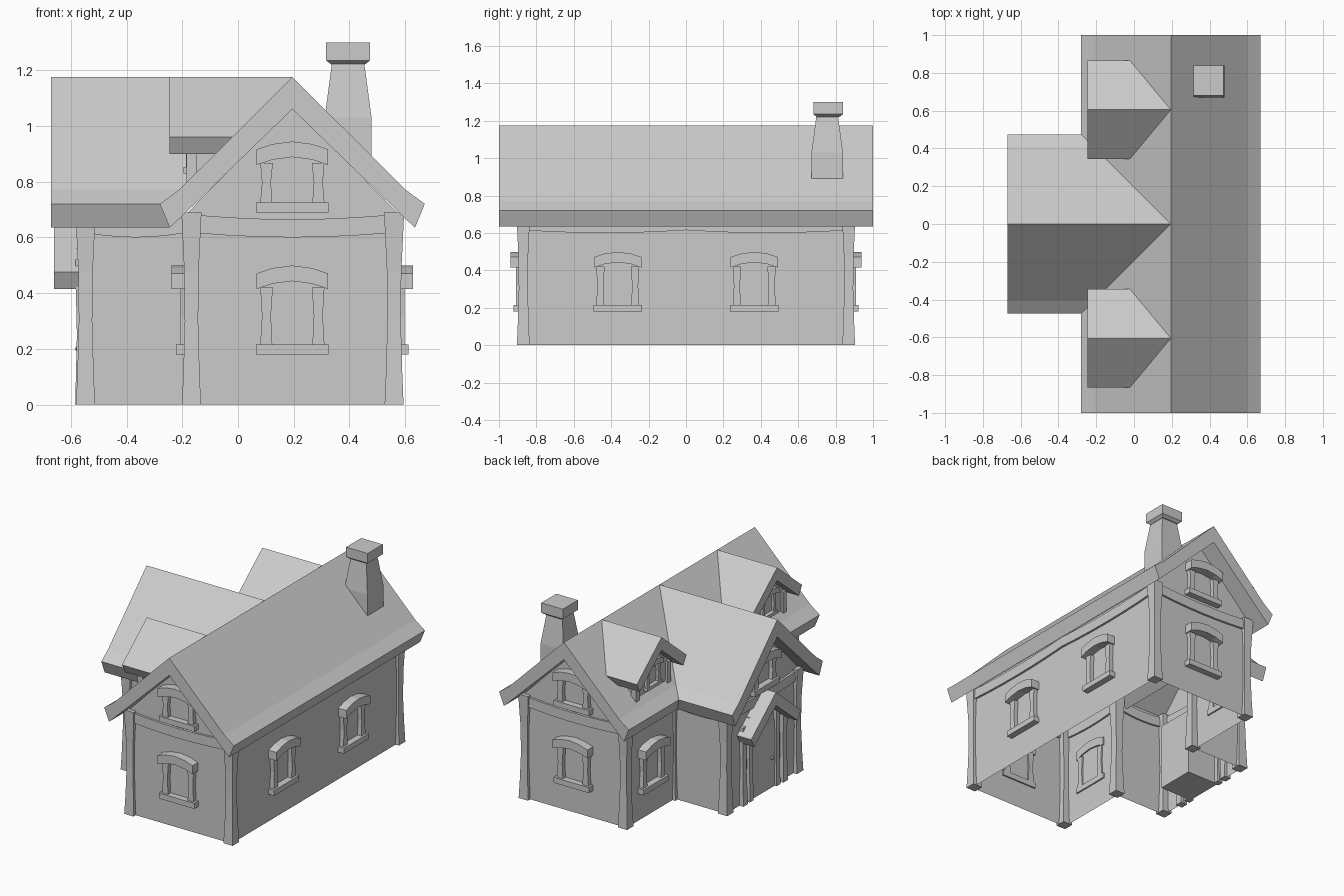
import bpy, bmesh, math
from mathutils import Matrix, Vector

if "Cube" in bpy.data.objects:
    bpy.data.objects.remove(bpy.data.objects["Cube"])

CX, RIDGE = 0.195, 1.175          # main ridge position


def mesh(name, verts, faces):
    me = bpy.data.meshes.new(name)
    me.from_pydata([tuple(v) for v in verts], [], faces)
    bm = bmesh.new()
    bm.from_mesh(me)
    bmesh.ops.recalc_face_normals(bm, faces=bm.faces)
    bm.to_mesh(me)
    bm.free()
    ob = bpy.data.objects.new(name, me)
    bpy.context.collection.objects.link(ob)
    return ob


def frame(x, y, z, turn):
    """Local frame whose -y axis points outward (turn 0 = front)."""
    return Matrix.Translation((x, y, z)) @ Matrix.Rotation(math.radians(turn), 4, 'Z')


def prism(name, pts, y0, y1, M):
    """Extrude an (x, z) profile along local y; y1 may depend on z."""
    end = y1 if callable(y1) else (lambda z: y1)
    n = len(pts)
    vs = [M @ Vector((x, y0, z)) for x, z in pts]
    vs += [M @ Vector((x, end(z), z)) for x, z in pts]
    fs = [tuple(range(n)), tuple(range(2 * n - 1, n - 1, -1))]
    fs += [(i, (i + 1) % n, n + (i + 1) % n, n + i) for i in range(n)]
    return mesh(name, vs, fs)


def rect(x0, x1, z0, z1):
    return [(x0, z0), (x1, z0), (x1, z1), (x0, z1)]


def loft(name, x, y, sections):
    """Square tower through (z, half width) sections."""
    vs = [(x + sx * h, y + sy * h, z) for z, h in sections
          for sx, sy in ((-1, -1), (1, -1), (1, 1), (-1, 1))]
    fs = [(3, 2, 1, 0), tuple(len(vs) - 4 + i for i in range(4))]
    for k in range(0, len(vs) - 4, 4):
        fs += [(k + i, k + (i + 1) % 4, k + 4 + (i + 1) % 4, k + 4 + i) for i in range(4)]
    return mesh(name, vs, fs)


def mirrored(outer, inner):
    """Chevron outline from right-hand halves; first point is on the axis."""
    return ([(-x, z) for x, z in outer[:0:-1]] + outer
            + inner[::-1] + [(-x, z) for x, z in inner[1:]])


# roofs
big = mirrored([(0, RIDGE), (0.405, 0.772), (0.475, 0.72)],
               [(0, 1.06), (0.40, 0.672), (0.44, 0.635)])
prism("main_roof", big, -1, 1, frame(CX, 0, 0, 0))
prism("wing_roof", big, -0.67, lambda z: min(CX, z - 0.88), frame(0, 0, 0, -90))


def small_roof(drop):
    return mirrored([(0, RIDGE - drop), (0.26, 0.96 - drop)],
                    [(0, 1.088 - drop), (0.228, 0.90 - drop)])


for y in (-0.605, 0.605):
    prism("dormer_roof", small_roof(0), -0.245, lambda z: min(CX, z - 0.94), frame(0, y, 0, -90))
prism("porch_roof", small_roof(0.485), -0.66, -0.53, frame(0, 0, 0, -90))

# walls: T-shaped footprint, open underneath, with three gables
R, L, B, WX, WY = 0.57, -0.18, 0.88, -0.555, 0.375
foot = [(R, -B), (R, B), (L, B), (L, WY), (WX, WY), (WX, -WY), (L, -WY), (L, -B)]
H = 0.69
verts = [(x, y, z) for z in (0, H) for x, y in foot]
verts += [(CX, B, 1.07), (WX, 0, 1.07), (CX, -B, 1.07)]
walls = [(i, (i + 1) % 8, 8 + (i + 1) % 8, 8 + i) for i in range(8)]
mesh("walls", verts, walls + [(9, 10, 16), (12, 13, 17), (15, 8, 18)])

# dormer fronts and cheeks
for y in (-0.605, 0.605):
    v = [(-0.17, -0.17, 0.75), (-0.17, 0.17, 0.75), (-0.17, 0.17, 0.95), (-0.17, 0, 1.09),
         (-0.17, -0.17, 0.95), (0, -0.17, 0.95), (0, 0.17, 0.95)]
    mesh("dormer_wall", [(a, b + y, c) for a, b, c in v],
         [(0, 1, 2, 3, 4), (0, 4, 5), (1, 6, 2)])
    for s in (-1, 1):
        loft("dormer_post", -0.167, y + s * 0.165, [(0.74, 0.018), (0.94, 0.018)])

# corner posts, waisted in the middle
post = [(0, 0.034), (0.12, 0.029), (0.3, 0.024), (0.48, 0.026), (0.69, 0.036)]
for s in (-1, 1):
    for x, y in ((0.56, 0.87), (-0.167, 0.87), (-0.167, 0.365), (-0.547, 0.365)):
        loft("corner_post", x, s * y, post)
    loft("porch_post", -0.56, s * 0.21, [(0, 0.024), (0.25, 0.018), (0.52, 0.024)])
    loft("door_post", -0.56, s * 0.14, [(0, 0.02), (0.25, 0.016), (0.56, 0.02)])


# sagging beams at the top of the walls
def beam(M, half):
    us = [half * k / 3 for k in range(-3, 4)]
    sag = [0.015 * (1 - (u / half) ** 2) for u in us]
    pts = [(u, 0.615 - s) for u, s in zip(us, sag)]
    pts += [(u, 0.68 - s) for u, s in zip(us[::-1], sag)]
    prism("wall_beam", pts, -0.014, 0.012, M)


for s, turn in ((-1, 0), (1, 180)):
    beam(frame(CX, s * B, 0, turn), 0.34)
    beam(frame((L + WX) / 2, s * WY, 0, turn), 0.17)
    beam(frame(L, s * 0.62, 0, -90), 0.24)
    beam(frame(R, s * 0.435, 0, 90), 0.435)
beam(frame(WX, 0, 0, -90), 0.35)


# windows: sill, two waisted jambs and an arched header
def window(M, gap=0.205, k=1.0):
    M = M @ Matrix.Scale(k, 4)
    prism("window_sill", rect(-0.13, 0.13, 0, 0.036), -0.042, 0.01, M)
    t = 0.036 + gap
    for s in (-1, 1):
        jamb = [(0.115, 0.036), (0.109, t - gap / 2), (0.115, t),
                (0.070, t), (0.077, t - gap / 2), (0.072, 0.036)]
        prism("window_jamb", [(s * x, z) for x, z in jamb], -0.028, 0.01, M)
    us = [-0.128, -0.07, 0, 0.07, 0.128]
    rise = [0, 0.019, 0.028, 0.019, 0]
    arch = [(u, t - 0.006 + r) for u, r in zip(us, rise)]
    arch += [(u, t + 0.05 + r) for u, r in zip(us[::-1], rise)]
    prism("window_header", arch, -0.058, 0.01, M)


for s, turn in ((-1, 0), (1, 180)):
    window(frame(CX, s * B, 0.18, turn))
    window(frame(CX, s * B, 0.69, turn), 0.14)
    window(frame(R, s * 0.365, 0.18, 90))
    window(frame(L, s * 0.63, 0.18, -90))
    window(frame(-0.17, s * 0.605, 0.83, -90), 0.19, 0.62)
window(frame(WX, 0, 0.69, -90), 0.14)

# door block and knob
prism("door", rect(-0.13, 0.13, 0, 0.44), -0.565, -0.33, frame(0, 0, 0, -90))
bpy.ops.mesh.primitive_uv_sphere_add(segments=8, ring_count=6, radius=0.011,
                                     location=(-0.573, -0.085, 0.2))
bpy.context.object.name = "door_knob"

# chimney
loft("chimney_stack", 0.395, 0.755, [(0.85, 0.085), (1.03, 0.084), (1.225, 0.058)])
loft("chimney_cap", 0.395, 0.76, [(1.22, 0.06), (1.235, 0.079), (1.30, 0.079)])
